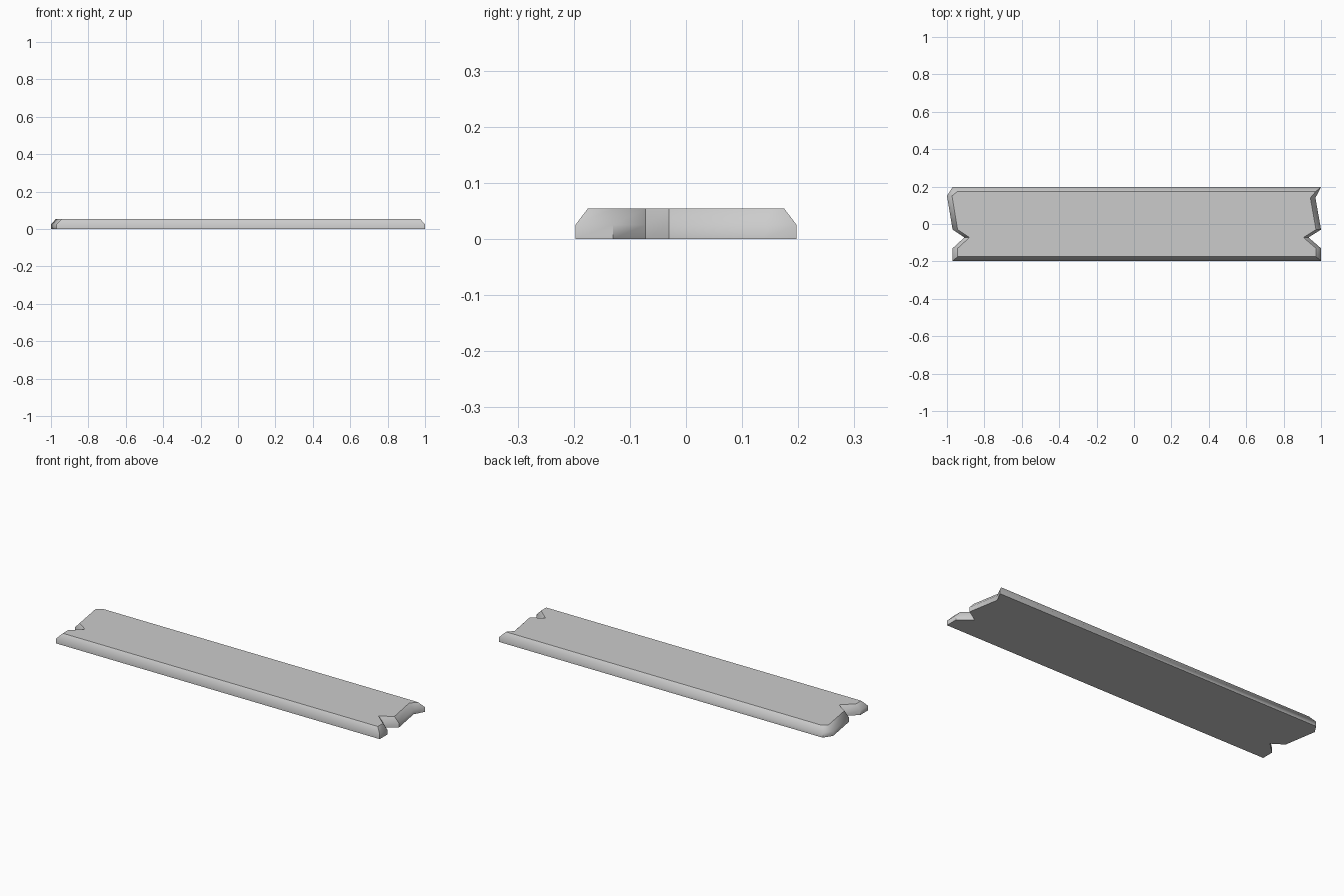
import bpy, bmesh, math

if "Cube" in bpy.data.objects:
    bpy.data.objects.remove(bpy.data.objects["Cube"])

# End profiles (x, y): ragged ends with a V notch, listed counter-clockwise
right_end = [(1.0, -0.197), (1.0, -0.13), (0.933, -0.072), (1.0, -0.03), (0.97, 0.14), (1.0, 0.197)]
left_end = [(-0.97, 0.197), (-1.0, 0.15), (-0.97, -0.03), (-0.907, -0.072), (-0.97, -0.13), (-0.97, -0.197)]
outline = right_end + left_end


def inset(p, dx=0.027, dy=0.022):
    """Pull a point in for the bevelled top face."""
    x = p[0] - math.copysign(dx, p[0])
    y = max(-0.197 + dy, min(0.197 - dy, p[1]))
    return x, y


# Plank: bottom ring, straight side, chamfer up to the top face
bm = bmesh.new()
levels = [(outline, 0.0), (outline, 0.025), ([inset(p) for p in outline], 0.054)]
rings = [[bm.verts.new((x, y, z)) for x, y in pts] for pts, z in levels]
bm.faces.new(rings[0][::-1])
bm.faces.new(rings[-1])
n = len(outline)
for lo, hi in zip(rings, rings[1:]):
    for i in range(n):
        j = (i + 1) % n
        bm.faces.new((lo[i], lo[j], hi[j], hi[i]))
bmesh.ops.recalc_face_normals(bm, faces=bm.faces[:])

mesh = bpy.data.meshes.new("plank")
bm.to_mesh(mesh)
bm.free()
plank = bpy.data.objects.new("plank", mesh)
bpy.context.collection.objects.link(plank)

# Soft chamfer shading, crisp top and corner edges
bpy.context.view_layer.objects.active = plank
plank.select_set(True)
bpy.ops.object.shade_smooth_by_angle(angle=math.radians(45))
